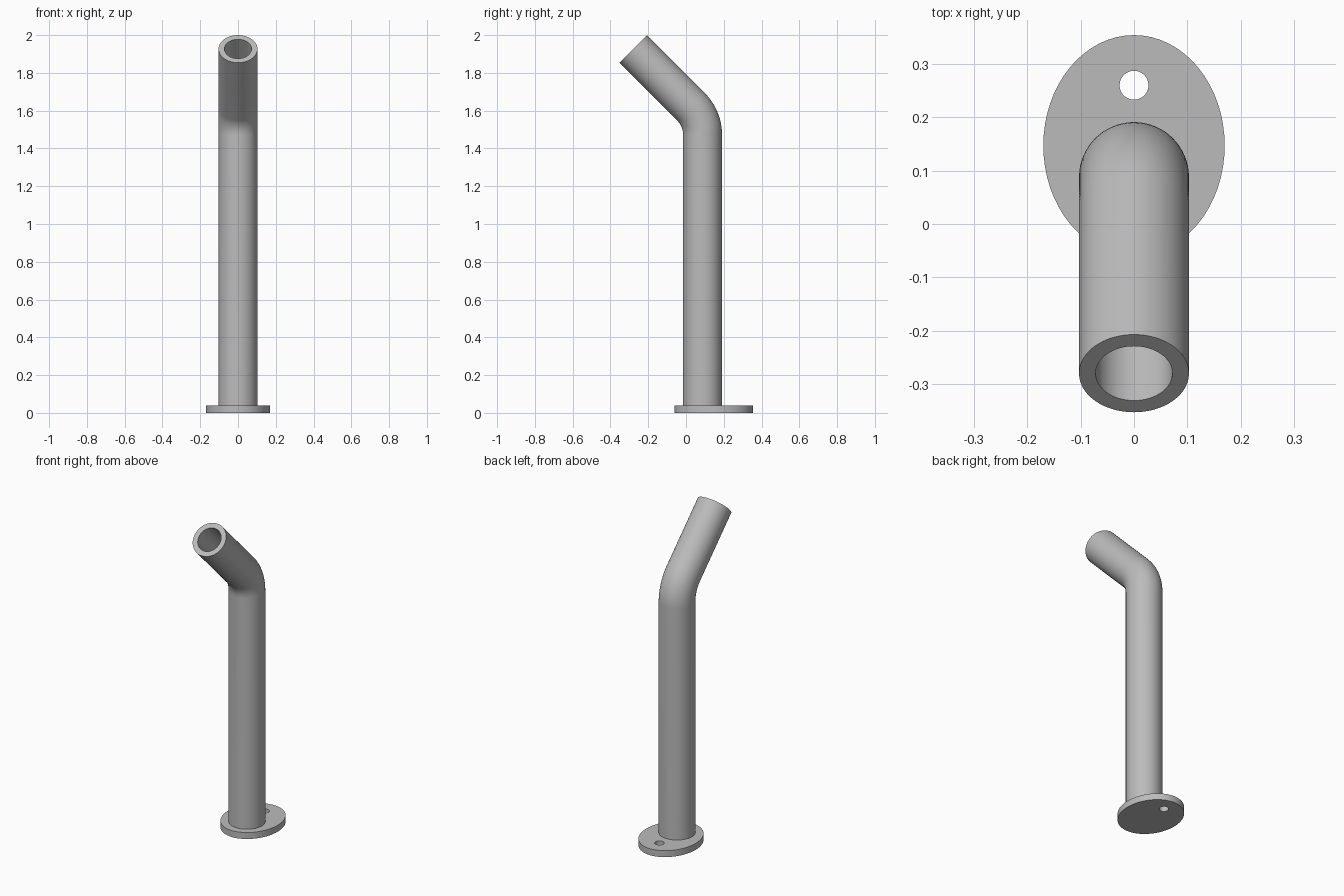
import bpy, bmesh, math
from mathutils import Vector

if "Cube" in bpy.data.objects:
    bpy.data.objects.remove(bpy.data.objects["Cube"])

SIDES = 64
PIPE_Y, PLATE_TOP = 0.088, 0.04
OUTER, INNER = 0.103, 0.072

steel = bpy.data.materials.new("grey steel")
steel.use_nodes = True
GREY = (0.5, 0.5, 0.5, 1)
steel.diffuse_color = GREY
steel.node_tree.nodes["Principled BSDF"].inputs["Base Color"].default_value = GREY


def finish(bm, name):
    bmesh.ops.recalc_face_normals(bm, faces=bm.faces)
    mesh = bpy.data.meshes.new(name)
    bm.to_mesh(mesh)
    bm.free()
    obj = bpy.data.objects.new(name, mesh)
    bpy.context.collection.objects.link(obj)
    mesh.materials.append(steel)
    bpy.ops.object.select_all(action="DESELECT")
    obj.select_set(True)
    bpy.context.view_layer.objects.active = obj
    bpy.ops.object.shade_smooth_by_angle(angle=math.radians(35))
    return obj


def ellipse(bm, centre, rx, ry, tilt=0.0):
    """Ring of vertices, leaning forward by the tilt angle."""
    ring = []
    for i in range(SIDES):
        a = math.tau * i / SIDES
        u = ry * math.sin(a)
        offset = Vector((rx * math.cos(a), u * math.cos(tilt), u * math.sin(tilt)))
        ring.append(bm.verts.new(Vector(centre) + offset))
    return ring


def bridge(bm, a, b):
    for i in range(SIDES):
        j = (i + 1) % SIDES
        bm.faces.new((a[i], a[j], b[j], b[i]))


# Pipe centre line: upright, 45 degree bend, straight outlet
BEND_Z, BEND_R, STEPS = 1.47, 0.215, 16
path = [((0, PIPE_Y, PLATE_TOP), 0.0)]
for s in range(STEPS + 1):
    t = math.radians(45) * s / STEPS
    path.append(((0, PIPE_Y - BEND_R * (1 - math.cos(t)),
                  BEND_Z + BEND_R * math.sin(t)), t))
path.append(((0, -0.28, 1.927), math.radians(45)))

# Hollow bent pipe: outer skin, inner skin and the two end rims
bm = bmesh.new()
outer = [ellipse(bm, c, OUTER, OUTER, t) for c, t in path]
inner = [ellipse(bm, c, INNER, INNER, t) for c, t in path]
for skin in (outer, inner):
    for a, b in zip(skin, skin[1:]):
        bridge(bm, a, b)
for end in (0, -1):
    bridge(bm, outer[end], inner[end])
finish(bm, "bent_pipe")

# Oval base plate with one bolt hole behind the pipe
bm = bmesh.new()
loops = [(0.147, 0.17, 0.207), (0.26, 0.027, 0.027)]
edges = []
for y, rx, ry in loops:
    ring = ellipse(bm, (0, y, 0), rx, ry)
    edges += [bm.edges.new((ring[i - 1], ring[i])) for i in range(SIDES)]
bmesh.ops.triangle_fill(bm, edges=edges, use_beauty=True)
top = bmesh.ops.extrude_face_region(bm, geom=bm.faces[:], use_keep_orig=True)
verts = [g for g in top["geom"] if isinstance(g, bmesh.types.BMVert)]
bmesh.ops.translate(bm, verts=verts, vec=(0, 0, PLATE_TOP))
finish(bm, "base_plate")
